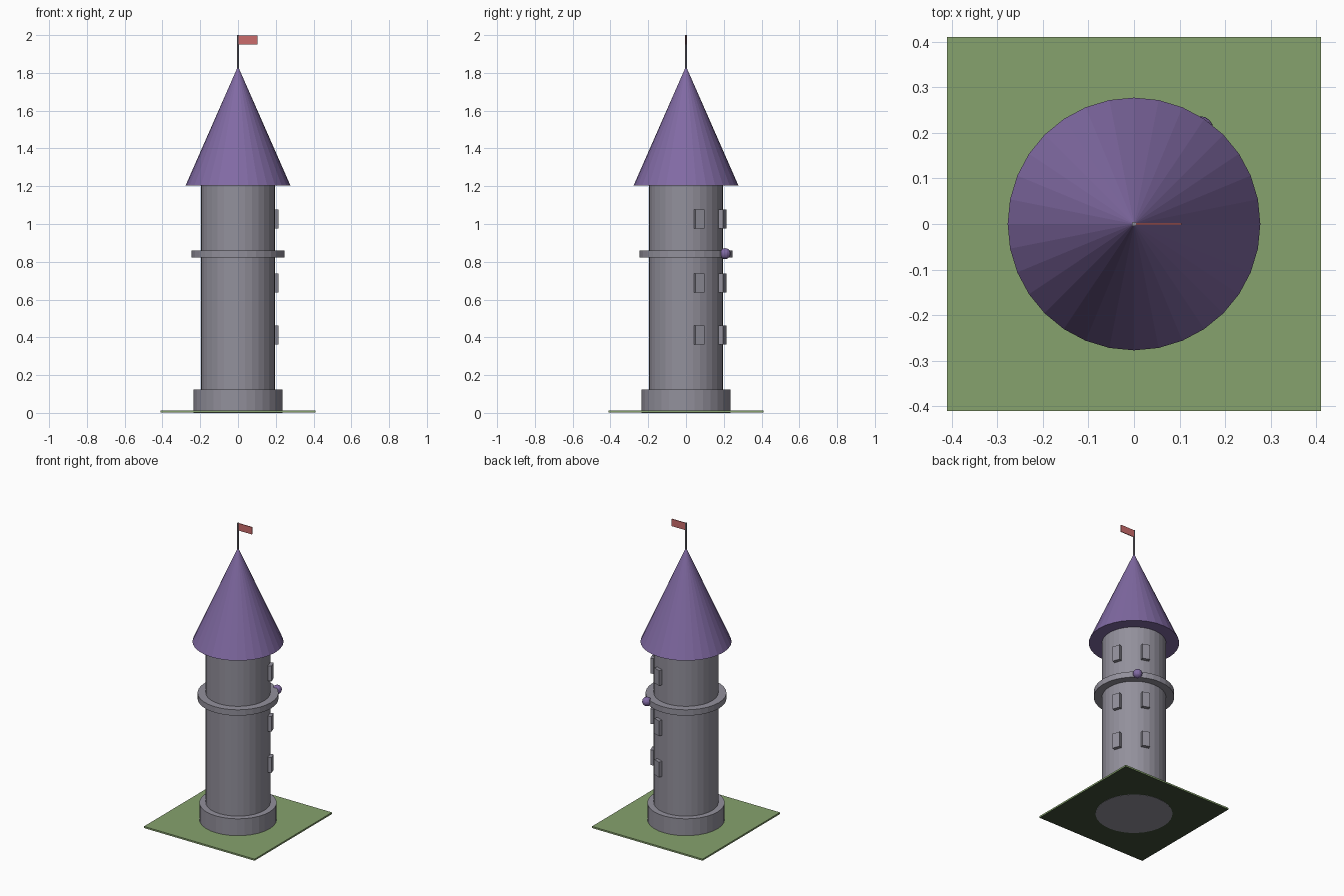
import bpy
import math

if "Cube" in bpy.data.objects:
    bpy.data.objects.remove(bpy.data.objects["Cube"])


def material(name, rgb):
    m = bpy.data.materials.new(name)
    m.diffuse_color = (*rgb, 1)
    m.use_nodes = True
    m.node_tree.nodes["Principled BSDF"].inputs["Base Color"].default_value = m.diffuse_color
    return m


stone = material("grey_stone", (0.29, 0.28, 0.33))
roof = material("purple_roof", (0.22, 0.145, 0.37))
grass = material("green_grass", (0.24, 0.36, 0.155))
soil = material("dark_underside", (0.05, 0.075, 0.04))
cloth = material("red_cloth", (0.60, 0.15, 0.15))


def finish(name, mat):
    ob = bpy.context.object
    ob.name = name
    ob.data.materials.append(mat)
    return ob


def frustum(name, r1, r2, z0, z1, mat, sides=32):
    bpy.ops.mesh.primitive_cone_add(vertices=sides, radius1=r1, radius2=r2, depth=z1 - z0,
                                    location=(0, 0, (z0 + z1) / 2))
    return finish(name, mat)


def box(name, centre, size, mat, angle=0):
    bpy.ops.mesh.primitive_cube_add(size=1, location=centre, rotation=(0, 0, angle))
    ob = finish(name, mat)
    ob.scale = size
    return ob


# Ground plate, green with a dark underside
ground = box("ground_plate", (0, 0, 0.0065), (0.82, 0.82, 0.011), grass)
ground.data.materials.append(soil)
for face in ground.data.polygons:
    face.material_index = 1 if face.normal.z < -0.5 else 0

# Tower body: plinth, shaft, balcony ring, conical roof
frustum("plinth", 0.235, 0.235, 0, 0.125, stone)
frustum("shaft", 0.196, 0.196, 0.01, 1.206, stone)
frustum("balcony_ring", 0.246, 0.246, 0.822, 0.861, stone)
frustum("roof_cone", 0.277, 0, 1.205, 1.835, roof)

# Flag on its pole
frustum("flag_pole", 0.005, 0.005, 1.80, 2.0, stone, 8)
box("flag", (0.053, 0, 1.975), (0.102, 0.005, 0.048), cloth)

# Two columns of window blocks towards the back right
for column, degrees in enumerate((20, 70)):
    a = math.radians(degrees)
    for row, z in enumerate((0.412, 0.688, 1.026)):
        box(f"window_{column}_{row}", (0.202 * math.cos(a), 0.202 * math.sin(a), z),
            (0.032, 0.05, 0.102), stone, a)

# Small ball on the ring
a = math.radians(55)
bpy.ops.mesh.primitive_uv_sphere_add(segments=16, ring_count=10, radius=0.029,
                                     location=(0.253 * math.cos(a), 0.253 * math.sin(a), 0.843))
finish("ring_ball", roof)
